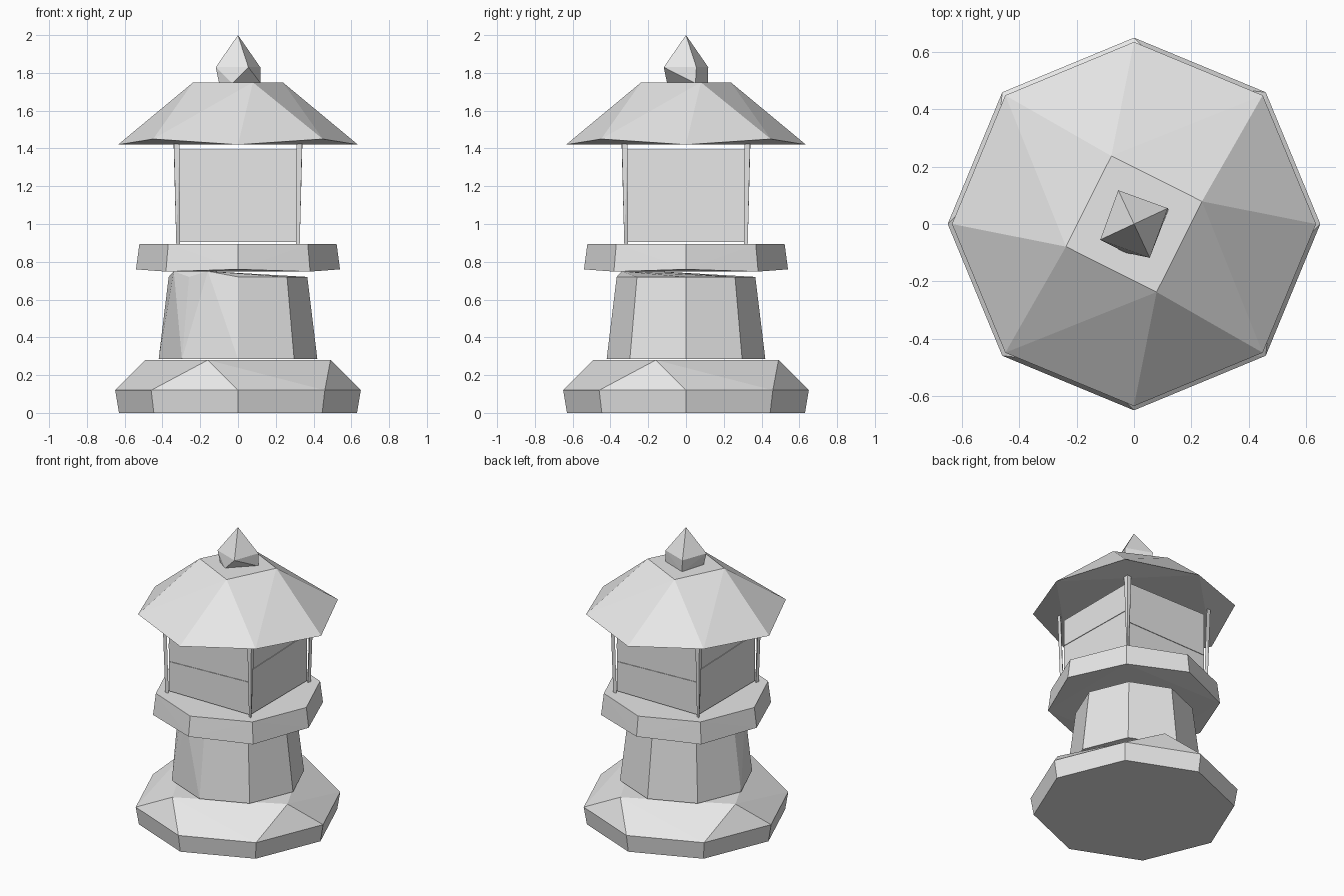
import bpy, bmesh
from math import radians, cos, sin
from mathutils import Vector, Matrix

if "Cube" in bpy.data.objects:
    bpy.data.objects.remove(bpy.data.objects["Cube"])

stone = bpy.data.materials.new("stone_grey")
stone.use_nodes = True
stone.diffuse_color = (0.8, 0.8, 0.8, 1)
stone.node_tree.nodes["Principled BSDF"].inputs["Base Color"].default_value = (0.8, 0.8, 0.8, 1)


def ring(sides, radius, z, turn=0, dip=0):
    """Points round a polygon; every second one is raised by dip."""
    pts = []
    for i in range(sides):
        a = radians(turn + 360 * i / sides)
        pts.append(Vector((radius * cos(a), radius * sin(a), z + dip * (i % 2))))
    return pts


def finish(bm, name):
    mesh = bpy.data.meshes.new(name)
    bm.to_mesh(mesh)
    bm.free()
    mesh.materials.append(stone)
    obj = bpy.data.objects.new(name, mesh)
    bpy.context.collection.objects.link(obj)
    return obj


def carved(name, points):
    """Faceted stone block wrapped tightly round its points."""
    bm = bmesh.new()
    for p in points:
        bm.verts.new(p)
    bmesh.ops.convex_hull(bm, input=bm.verts[:])
    loose = [v for v in bm.verts if not v.link_faces]
    bmesh.ops.delete(bm, geom=loose, context='VERTS')
    bmesh.ops.dissolve_limit(bm, angle_limit=radians(0.5), verts=bm.verts[:], edges=bm.edges[:])
    bmesh.ops.recalc_face_normals(bm, faces=bm.faces[:])
    return finish(bm, name)


# Foot with a twisted square top
carved("base", ring(8, 0.63, 0) + ring(8, 0.65, 0.12) + ring(4, 0.515, 0.28, -18))

# Tapered neck with a slightly tilted cap
carved("neck", ring(8, 0.42, 0.285) + ring(8, 0.367, 0.72)
       + [Vector((-0.34, -0.16, 0.75)), Vector((-0.16, -0.34, 0.75))])

# Platform under the lamp chamber
carved("platform", ring(8, 0.54, 0.76, 0, -0.012) + ring(8, 0.522, 0.895))

# Lamp chamber
half = 0.31
carved("lamp_chamber", ring(4, half * 2 ** 0.5, 0.905, 45) + ring(4, half * 2 ** 0.5, 1.395, 45))

# Thin wedge-shaped chips across the four walls
for i, z in enumerate((1.11, 1.21, 1.11, 1.21)):
    turn = Matrix.Rotation(radians(90 * i), 4, 'Z')
    pts = []
    for y in (-half, -half - 0.004):
        pts += [Vector((-half, y, z)), Vector((half, y, z + 0.02)), Vector((half, y, z - 0.012))]
    carved("wall_chip_%d" % (i + 1), [turn @ p for p in pts])

# Slender corner posts, wider at the top
for i in range(4):
    turn = Matrix.Rotation(radians(45 + 90 * i), 4, 'Z')
    pts = []
    for z, r, w in ((0.89, 0.45, 0.008), (1.425, 0.468, 0.022)):
        pts += [Vector((r - 0.008, -w, z)), Vector((r - 0.008, w, z)), Vector((r + 0.012, 0, z))]
    carved("corner_post_%d" % (i + 1), [turn @ p for p in pts])

# Roof with lifted alternate corners
carved("roof", ring(8, 0.635, 1.42, 0, 0.03) + ring(4, 0.25, 1.75, 18.4))

# Pointed finial
carved("finial", ring(4, 0.13, 1.83, 25) + [Vector((0, 0, 2))]
       + [Vector(p) for p in ((0.12, 0.05, 1.745), (-0.05, 0.115, 1.745),
                              (-0.1, -0.05, 1.745), (-0.03, -0.1, 1.745))])
